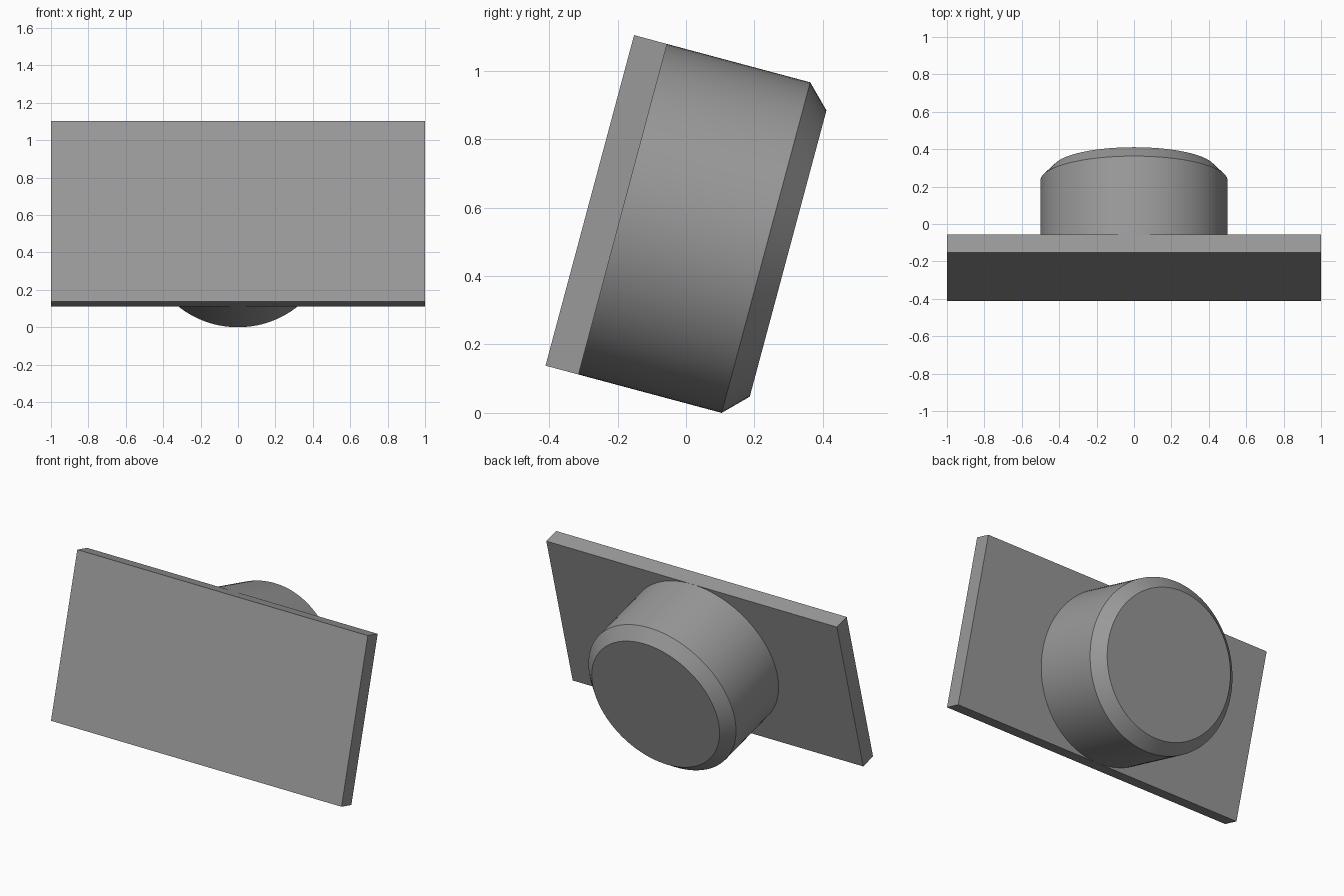
import bpy, bmesh, math
from mathutils import Matrix

if "Cube" in bpy.data.objects:
    bpy.data.objects.remove(bpy.data.objects["Cube"])

TILT = math.radians(15)
PLATE_T, LENGTH, CHAMFER, RADIUS = 0.1, 0.5, 0.067, 0.5
SIDES = 96

grey = bpy.data.materials.new("grey")
grey.diffuse_color = (0.32, 0.32, 0.32, 1)
grey.use_nodes = True
grey.node_tree.nodes["Principled BSDF"].inputs["Base Color"].default_value = grey.diffuse_color

# Tilted frame: local y runs out of the back, local z up the plate
frame = Matrix.Translation((0, -0.4106, 0.138)) @ Matrix.Rotation(-TILT, 4, 'X')


def finish(name, bm):
    bmesh.ops.recalc_face_normals(bm, faces=bm.faces)
    bm.transform(frame)
    mesh = bpy.data.meshes.new(name)
    bm.to_mesh(mesh)
    bm.free()
    mesh.materials.append(grey)
    obj = bpy.data.objects.new(name, mesh)
    bpy.context.collection.objects.link(obj)
    return obj


# Flat rectangular plate
bm = bmesh.new()
bmesh.ops.create_cube(bm, size=1, matrix=Matrix.Translation((0, PLATE_T / 2, 0.5))
                      @ Matrix.Diagonal((2, PLATE_T, 1, 1)))
finish("plate", bm)

# Round boss on the back with a chamfered rim
bm = bmesh.new()
profile = [(RADIUS, PLATE_T), (RADIUS, PLATE_T + LENGTH - CHAMFER),
           (RADIUS - CHAMFER, PLATE_T + LENGTH)]
rings = []
for r, y in profile:
    rings.append([bm.verts.new((r * math.cos(2 * math.pi * i / SIDES), y,
                                0.5 + r * math.sin(2 * math.pi * i / SIDES)))
                  for i in range(SIDES)])
for a, b in zip(rings, rings[1:]):
    for i in range(SIDES):
        j = (i + 1) % SIDES
        bm.faces.new((a[i], a[j], b[j], b[i]))
bm.faces.new(rings[0])
bm.faces.new(rings[-1])
boss = finish("round_boss", bm)
bpy.context.view_layer.objects.active = boss
boss.select_set(True)
bpy.ops.object.shade_smooth_by_angle(angle=math.radians(30))
